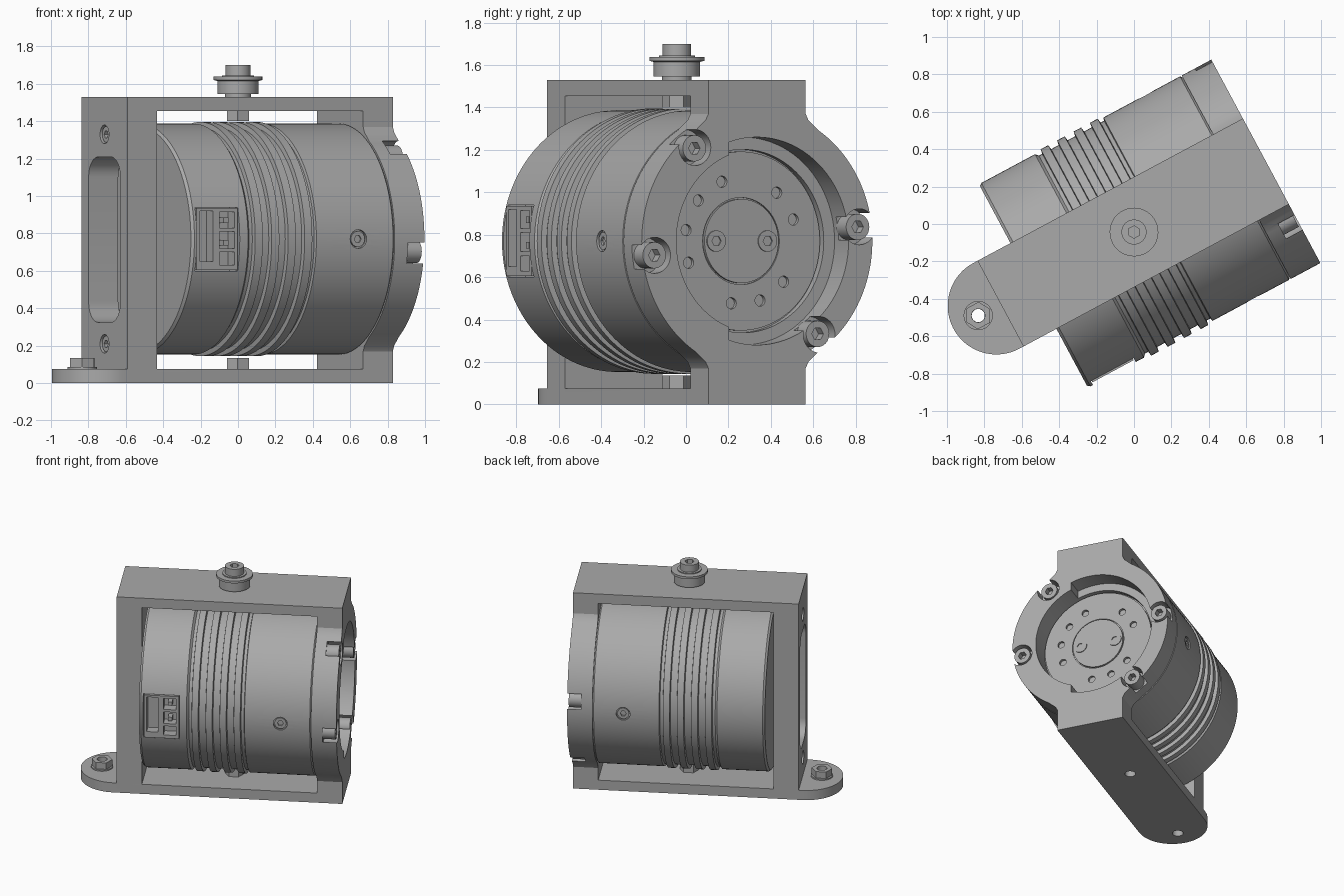
import bpy, bmesh
from math import sin, cos, pi, radians, sqrt
from mathutils import Matrix, Vector

if "Cube" in bpy.data.objects:
    bpy.data.objects.remove(bpy.data.objects["Cube"])

# Local frame: x runs along the motor axis, the whole assembly is turned about z
PLACE = Matrix.Translation((0, -0.043, 0)) @ Matrix.Rotation(radians(28.2), 4, 'Z')
AXIS_Z, R, HALF, TOP = 0.77, 0.617, 0.26, 1.53
X, Y, Z = Vector((1, 0, 0)), Vector((0, 1, 0)), Vector((0, 0, 1))

metal = bpy.data.materials.new("grey_metal")
metal.use_nodes = True
metal.diffuse_color = (0.4, 0.4, 0.4, 1)
metal.node_tree.nodes["Principled BSDF"].inputs["Base Color"].default_value = (0.4, 0.4, 0.4, 1)


def finish(name, bm):
    bmesh.ops.recalc_face_normals(bm, faces=bm.faces[:])
    me = bpy.data.meshes.new(name)
    bm.to_mesh(me)
    bm.free()
    me.materials.append(metal)
    ob = bpy.data.objects.new(name, me)
    bpy.context.collection.objects.link(ob)
    ob.matrix_world = PLACE
    smooth(ob)
    return ob


def smooth(ob):
    for p in ob.data.polygons:
        p.use_smooth = True
    ob.data.set_sharp_from_angle(angle=radians(25))


def frame(loc, direction):
    return Matrix.Translation(loc) @ direction.to_track_quat('Z', 'Y').to_matrix().to_4x4()


def lathe(name, pts, loc=(0, 0, 0), direction=Z, segs=32, loop=False):
    """Revolve (radius, height) points about an axis; loop makes a tube."""
    bm = bmesh.new()
    m = frame(loc, direction)
    rings = [[bm.verts.new(m @ Vector((r * cos(2 * pi * i / segs), r * sin(2 * pi * i / segs), h)))
              for i in range(segs)] for r, h in pts]
    pairs = list(zip(rings, rings[1:])) + ([(rings[-1], rings[0])] if loop else [])
    for a, b in pairs:
        for i in range(segs):
            j = (i + 1) % segs
            bm.faces.new((a[i], a[j], b[j], b[i]))
    if not loop:
        bm.faces.new(rings[0])
        bm.faces.new(rings[-1])
    return finish(name, bm)


def cyl(name, r, h0, h1, loc=(0, 0, 0), direction=Z, segs=32):
    return lathe(name, [(r, h0), (r, h1)], loc, direction, segs)


def prism(name, outline, vec):
    bm = bmesh.new()
    face = bm.faces.new([bm.verts.new(p) for p in outline])
    ext = bmesh.ops.extrude_face_region(bm, geom=[face])["geom"]
    bmesh.ops.translate(bm, vec=vec, verts=[g for g in ext if isinstance(g, bmesh.types.BMVert)])
    return finish(name, bm)


def box(name, lo, hi):
    (a, b, c), (d, e, f) = lo, hi
    return prism(name, [(a, b, c), (d, b, c), (d, e, c), (a, e, c)], (0, 0, f - c))


def cut(ob, *cutters):
    """Subtract cutters from an object, then discard them."""
    for c in cutters:
        mod = ob.modifiers.new("cut", 'BOOLEAN')
        mod.object, mod.solver = c, 'EXACT'
    bpy.context.view_layer.update()
    me = bpy.data.meshes.new_from_object(ob.evaluated_get(bpy.context.evaluated_depsgraph_get()))
    ob.modifiers.clear()
    ob.data = me
    for c in cutters:
        bpy.data.objects.remove(c)
    smooth(ob)
    return ob


# Socket-head screw of unit radius, shared by every screw
screw_mesh = cut(cyl("screw", 1, -1, 0), cyl("key", 0.5, -0.5, 0.1, segs=6))
shared = screw_mesh.data
bpy.data.objects.remove(screw_mesh)


def screw(name, loc, direction, r, depth):
    ob = bpy.data.objects.new(name, shared)
    bpy.context.collection.objects.link(ob)
    ob.matrix_world = PLACE @ frame(loc, direction) @ Matrix.Diagonal((r, r, depth, 1))


def polar(r, deg, x):
    return Vector((x, r * cos(radians(deg)), AXIS_Z + r * sin(radians(deg))))


# Motor body with raised cooling ribs
profile = [(R - 0.012, -0.61), (R, -0.595), (R, -0.27)]
for i in range(4):
    a = -0.235 + i * 0.1
    profile += [(R - 0.017, a - 0.02), (R - 0.017, a), (R + 0.009, a + 0.004),
                (R + 0.009, a + 0.05), (R - 0.017, a + 0.054)]
profile += [(R - 0.017, 0.14), (R, 0.145), (R, 0.61), (R - 0.012, 0.62)]
body = lathe("motor_body", profile, (0, 0, AXIS_Z), X, 128)
cut(body, box("pocket", (-0.58, -0.7, 0.6), (-0.32, -0.5, 0.94)),
    *[cyl("hole", 0.05, 0.6, 0.7, (0.4, 0, AXIS_Z), s * Y) for s in (-1, 1)])
for s in (-1, 1):
    screw("side_screw", (0.4, s * 0.61, AXIS_Z), s * Y, 0.042, 0.05)

# Cable connector sunk in the side of the motor
housing = box("connector_housing", (-0.575, -0.603, 0.605), (-0.325, -0.49, 0.935))
cut(housing, box("strip", (-0.555, -0.7, 0.65), (-0.475, -0.53, 0.92)),
    *[box("socket", (-0.435, -0.7, z0), (-0.345, -0.53, z1))
      for z0, z1 in ((0.63, 0.7), (0.72, 0.81), (0.83, 0.915))])
for z in (0.75, 0.87):
    box("connector_pin", (-0.405, -0.59, z - 0.015), (-0.375, -0.52, z + 0.015))

# Output disc with its bolt circle
disc = lathe("output_disc", [(0.422, 0.6), (0.422, 0.64), (0.205, 0.64), (0.205, 0.63),
                             (0.198, 0.63), (0.198, 0.645)], (0, 0, AXIS_Z), X, 96)
cut(disc, *[cyl("hole", 0.027, -0.03, 0.05, polar(0.298, a, 0.64), X, 16)
            for a in range(20, 340, 30) if a not in (80, 230)])
for s in (-1, 1):
    screw("disc_screw", (0.652, s * 0.137, AXIS_Z), X, 0.05, 0.03)

# Front plate: upright bar blended into a round flange
quarter = [(HALF, TOP - AXIS_Z), (HALF, 0.6), (0.275, 0.57), (0.3, 0.548)]
quarter += [(R * cos(radians(a)), R * sin(radians(a))) for a in range(58, 0, -2)] + [(R, 0)]
half = quarter + [(y, -z) for y, z in quarter[-2::-1]]
half[-1] = (HALF, -AXIS_Z)
half[0] = (HALF, TOP - AXIS_Z)
outline = half + [(-y, z) for y, z in half[::-1]]
front = prism("front_plate", [(0.62, y, AXIS_Z + z) for y, z in outline], (0.18, 0, 0))
arc = [(0.49 * cos(radians(a)), 0.49 * sin(radians(a))) for a in range(-108, 109, 4)]
BOLTS = (7, 127, 187, 307)
cut(front, cyl("bore", 0.432, 0.5, 0.9, (0, 0, AXIS_Z), X, 96),
    prism("step", [(0.66, y, AXIS_Z + z) for y, z in arc], (0.2, 0, 0)),
    *[cyl("seat", 0.085, 0, 0.2, polar(0.552, a, 0.7), X) for a in BOLTS])
for a in BOLTS:
    screw("flange_bolt", polar(0.548, a, 0.79), X, 0.062, 0.1)

# Back plate with a rounded slot and two screws
back = box("back_plate", (-0.81, -HALF, 0), (-0.63, HALF, TOP))
rc = 0.11
slot = [(-0.9, sy * (0.18 - rc) + rc * cos(radians(a + q)), 0.767 + sz * (0.443 - rc) + rc * sin(radians(a + q)))
        for q, sy, sz in ((0, 1, 1), (90, -1, 1), (180, -1, -1), (270, 1, -1)) for a in range(0, 91, 15)]
cut(back, prism("slot", slot, (0.4, 0, 0)),
    *[cyl("seat", 0.05, -0.05, 0.1, (-0.81, 0, z), -X) for z in (0.21, 1.33)])
for z in (0.21, 1.33):
    screw("back_screw", (-0.8, 0, z), -X, 0.043, 0.045)


# Top plate and base, each with four sunk screws and dowel pins
def plate_seats(z, up):
    return [cyl("seat", r, -0.05, 0.1, (sx * 0.711, sy * y, z), up)
            for sx in (-1, 1) for sy in (-1, 1) for r, y in ((0.073, 0.192), (0.032, 0.065))]


def plate_screws(z, up):
    for sx in (-1, 1):
        for sy in (-1, 1):
            screw("plate_screw", (sx * 0.711, sy * 0.192, z - 0.005 * up.z), up, 0.066, 0.05)
            cyl("dowel_pin", 0.028, -0.06, -0.004, (sx * 0.711, sy * 0.065, z), up, 16)


top = box("top_plate", (-0.81, -HALF, 1.455), (0.8, HALF, TOP))
cut(top, *plate_seats(TOP, Z))
plate_screws(TOP, Z)
tab = [(-0.835 + HALF * cos(radians(a)), HALF * sin(radians(a)), 0) for a in range(90, 271, 5)]
base = prism("base_plate", [(0.8, HALF, 0)] + tab + [(0.8, -HALF, 0)], (0, 0, 0.075))
cut(base, *plate_seats(0, -Z), cyl("hole", 0.04, -1, 1), cyl("hole", 0.04, -1, 1, (-0.945, 0, 0)))
plate_screws(0, -Z)

# Knob on top, the nuts under it and on the base, and the nut on the tab
lathe("top_knob", [(0.07, 1.52), (0.07, 1.545), (0.11, 1.545), (0.11, 1.615), (0.13, 1.62),
                   (0.13, 1.638), (0.085, 1.638), (0.085, 1.645)], segs=48)
screw("knob_bolt", (0, 0, 1.7), Z, 0.067, 0.08)
cyl("upper_nut", 0.068, 1.4, 1.46, segs=6)
cyl("lower_nut", 0.068, 0.07, 0.135, segs=6)
lathe("tab_washer", [(0.035, 0.07), (0.078, 0.07), (0.078, 0.085), (0.035, 0.085)], (-0.945, 0, 0), loop=True)
nut = cyl("tab_nut", 0.073, 0.08, 0.135, (-0.945, 0, 0), segs=6)
cut(nut, cyl("thread", 0.036, 0, 1, (-0.945, 0, 0)))
